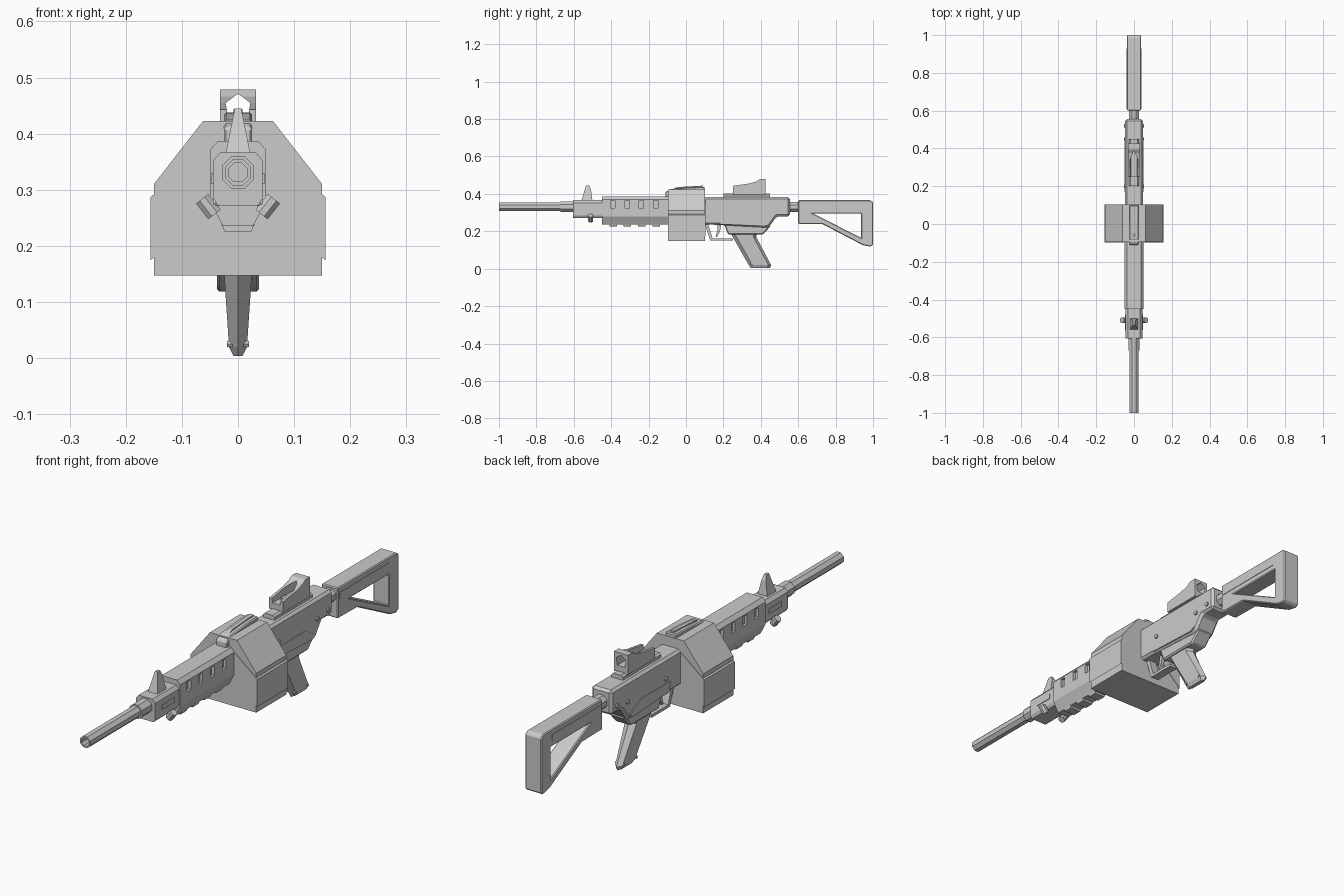
import bpy, bmesh, math
from mathutils import Vector, Matrix

if "Cube" in bpy.data.objects:
    bpy.data.objects.remove(bpy.data.objects["Cube"])


def finish(name, bm, bevel=0):
    bmesh.ops.recalc_face_normals(bm, faces=bm.faces)
    me = bpy.data.meshes.new(name)
    bm.to_mesh(me)
    bm.free()
    ob = bpy.data.objects.new(name, me)
    bpy.context.collection.objects.link(ob)
    if bevel:
        m = ob.modifiers.new("chamfer", 'BEVEL')
        m.width, m.segments, m.limit_method = bevel, 1, 'ANGLE'
        m.angle_limit = math.radians(40)
    return ob


def extrude(name, pts, vec, bevel=0):
    bm = bmesh.new()
    f = bm.faces.new([bm.verts.new(p) for p in pts])
    r = bmesh.ops.extrude_face_region(bm, geom=[f])
    # keep the starting cap so the solid is closed
    if not f.is_valid or len(bm.faces) < len(pts) + 2:
        bm.faces.new([v for v in bm.verts][:len(pts)])
    bmesh.ops.translate(bm, vec=vec, verts=[v for v in r["geom"] if isinstance(v, bmesh.types.BMVert)])
    return finish(name, bm, bevel)


def side(name, yz, hw, bevel=0, x=0):
    """Side profile (y, z) extruded across x."""
    return extrude(name, [(x - hw, y, z) for y, z in yz], (2 * hw, 0, 0), bevel)


def section(name, half, y0, y1, bevel=0):
    """Half cross-section (x, z), top to bottom, mirrored and extruded along y."""
    pts = half + [(-x, z) for x, z in reversed(half) if x > 0]
    return extrude(name, [(x, y0, z) for x, z in pts], (0, y1 - y0, 0), bevel)


def box(name, x, y, z, bevel=0):
    return side(name, [(y[0], z[0]), (y[1], z[0]), (y[1], z[1]), (y[0], z[1])],
                (x[1] - x[0]) / 2, bevel, (x[0] + x[1]) / 2)


def rod(name, a, b, r, n=8):
    a, b = Vector(a), Vector(b)
    bm = bmesh.new()
    mat = Matrix.Translation((a + b) / 2) @ (b - a).to_track_quat('Z', 'Y').to_matrix().to_4x4() @ Matrix.Rotation(math.pi / n, 4, 'Z')
    bmesh.ops.create_cone(bm, cap_ends=True, segments=n, radius1=r, radius2=r, depth=(b - a).length, matrix=mat)
    return finish(name, bm)


def cut(ob, cutter):
    m = ob.modifiers.new("cut", 'BOOLEAN')
    m.object, m.operation, m.solver = cutter, 'DIFFERENCE', 'EXACT'
    with bpy.context.temp_override(object=ob, active_object=ob, selected_objects=[ob]):
        bpy.ops.object.modifier_apply(modifier=m.name)
    bpy.data.objects.remove(cutter)


# Barrel and gas block
AX = 0.331
barrel = rod("barrel", (0, -1, AX), (0, -0.44, AX), 0.025)
cut(barrel, rod("bore", (0, -1.05, AX), (0, -0.9, AX), 0.018))
rod("barrel_collar", (0, -0.67, AX), (0, -0.6, AX), 0.031)
section("gas_block", [(0.032, 0.366), (0.044, 0.352), (0.044, 0.285), (0.036, 0.272)], -0.605, -0.44)

# Front sight post, tapering upwards
post = side("front_sight", [(-0.56, 0.36), (-0.50, 0.36), (-0.508, 0.425), (-0.518, 0.445), (-0.535, 0.445), (-0.541, 0.425)], 0.023)
for v in post.data.vertices:
    v.co.x *= 1 - 0.75 * max(0, v.co.z - 0.36) / 0.085
for s in (-1, 1):
    # Sling mounts under the gas block
    rod("sling_stud", (s * 0.03, -0.51, 0.285), (s * 0.052, -0.51, 0.267), 0.009, 6)
    rod("sling_knob", (s * 0.042, -0.51, 0.256), (s * 0.064, -0.51, 0.284), 0.015)
    # Slot detail on the gas block
    box("gas_block_rib", sorted((s * 0.043, s * 0.047)), (-0.56, -0.48), (0.31, 0.33))

# Handguard with vent recesses and lower rail teeth
guard = section("handguard", [(0.036, 0.387), (0.05, 0.371), (0.05, 0.28), (0.027, 0.235)], -0.45, -0.08)
for i in range(4):
    y = -0.392 + 0.077 * i
    for s in (-1, 1):
        cut(guard, box("vent", sorted((s * 0.038, s * 0.07)), (y - 0.012, y + 0.012), (0.325, 0.365)))
    section("rail_tooth", [(0.03, 0.24), (0.024, 0.226)], y - 0.018, y + 0.022)

# Ammunition box with sloping shoulders and wider side bands
section("ammo_box", [(0.062, 0.423), (0.15, 0.31), (0.15, 0.147)], -0.095, 0.102)
for s in (-1, 1):
    extrude("ammo_side_band", [(s * x, -0.097, z) for x, z in
            ((0.05, 0.372), (0.156, 0.287), (0.156, 0.174), (0.05, 0.272))], (0, 0.201, 0))
side("feed_cover", [(-0.11, 0.38), (0.1, 0.38), (0.1, 0.438), (0.02, 0.436), (-0.08, 0.426), (-0.11, 0.41)], 0.025, 0.004)
side("feed_ridge", [(-0.08, 0.42), (0.09, 0.43), (0.09, 0.444), (-0.05, 0.436)], 0.008)

# Receiver
side("receiver", [(0.09, 0.383), (0.555, 0.383), (0.555, 0.28), (0.485, 0.28), (0.445, 0.225), (0.43, 0.22), (0.15, 0.235), (0.09, 0.235)], 0.047, 0.01)
side("lower_housing", [(0.165, 0.283), (0.365, 0.283), (0.455, 0.23), (0.41, 0.182), (0.225, 0.182), (0.205, 0.235), (0.165, 0.235)], 0.036, 0.006)
for s in (-1, 1):
    side("receiver_panel", [(0.17, 0.28), (0.37, 0.28), (0.44, 0.24), (0.42, 0.228), (0.18, 0.238)], 0.002, 0, s * 0.048)
    for y, z in ((0.2, 0.3), (0.45, 0.3), (0.52, 0.31)):
        rod("receiver_pin", (s * 0.04, y, z), (s * 0.053, y, z), 0.009)

# Pistol grip, narrowing towards the foot, with a central ridge front and back
bm = bmesh.new()
rings = []
for yf, yb, z, w in ((0.22, 0.39, 0.23, 0.03), (0.25, 0.375, 0.17, 0.026), (0.335, 0.455, 0.02, 0.016), (0.345, 0.45, 0.004, 0.008)):
    rings.append([bm.verts.new(p) for p in ((0, yf, z), (w, yf + 0.02, z), (w, yb - 0.015, z),
                                             (0, yb, z), (-w, yb - 0.015, z), (-w, yf + 0.02, z))])
for a, b in zip(rings, rings[1:]):
    for i in range(6):
        bm.faces.new((a[i], a[(i + 1) % 6], b[(i + 1) % 6], b[i]))
bm.faces.new(rings[0])
bm.faces.new(rings[-1])
finish("pistol_grip", bm)
for y in (0.35, 0.43):
    rod("grip_pin", (-0.02, y, 0.025), (0.02, y, 0.025), 0.006, 6)

# Trigger guard and trigger
side("trigger_guard", [(0.10, 0.24), (0.13, 0.15), (0.25, 0.15), (0.25, 0.162), (0.142, 0.162), (0.118, 0.24)], 0.018)
side("trigger", [(0.17, 0.24), (0.19, 0.24), (0.182, 0.2), (0.165, 0.168), (0.158, 0.172), (0.168, 0.205)], 0.007)

# Reflex sight: mount, and a hood with a pentagonal window through it
section("sight_mount", [(0.018, 0.402), (0.026, 0.395), (0.026, 0.378)], 0.2, 0.45)
hood = side("sight_hood", [(0.25, 0.398), (0.25, 0.443), (0.335, 0.455), (0.375, 0.466), (0.395, 0.479), (0.425, 0.479), (0.425, 0.398)], 0.032)
cut(hood, section("window", [(0, 0.471), (0.022, 0.455), (0.017, 0.425)], 0.2, 0.5))
box("sight_emitter", (-0.01, 0.01), (0.29, 0.32), (0.42, 0.432))

# Buffer tube and skeleton stock
rod("buffer_tube", (0, 0.54, 0.33), (0, 0.62, 0.33), 0.03)
stock = side("stock", [(0.6, 0.366), (0.985, 0.366), (1.0, 0.356), (1.0, 0.128), (0.985, 0.118), (0.945, 0.126), (0.73, 0.238), (0.6, 0.24)], 0.037, 0.011)
cut(stock, side("stock_opening", [(0.68, 0.295), (0.936, 0.295), (0.936, 0.165)], 0.1))
for s in (-1, 1):
    box("stock_groove_strip", sorted((s * 0.036, s * 0.039)), (0.61, 0.93), (0.318, 0.345))
